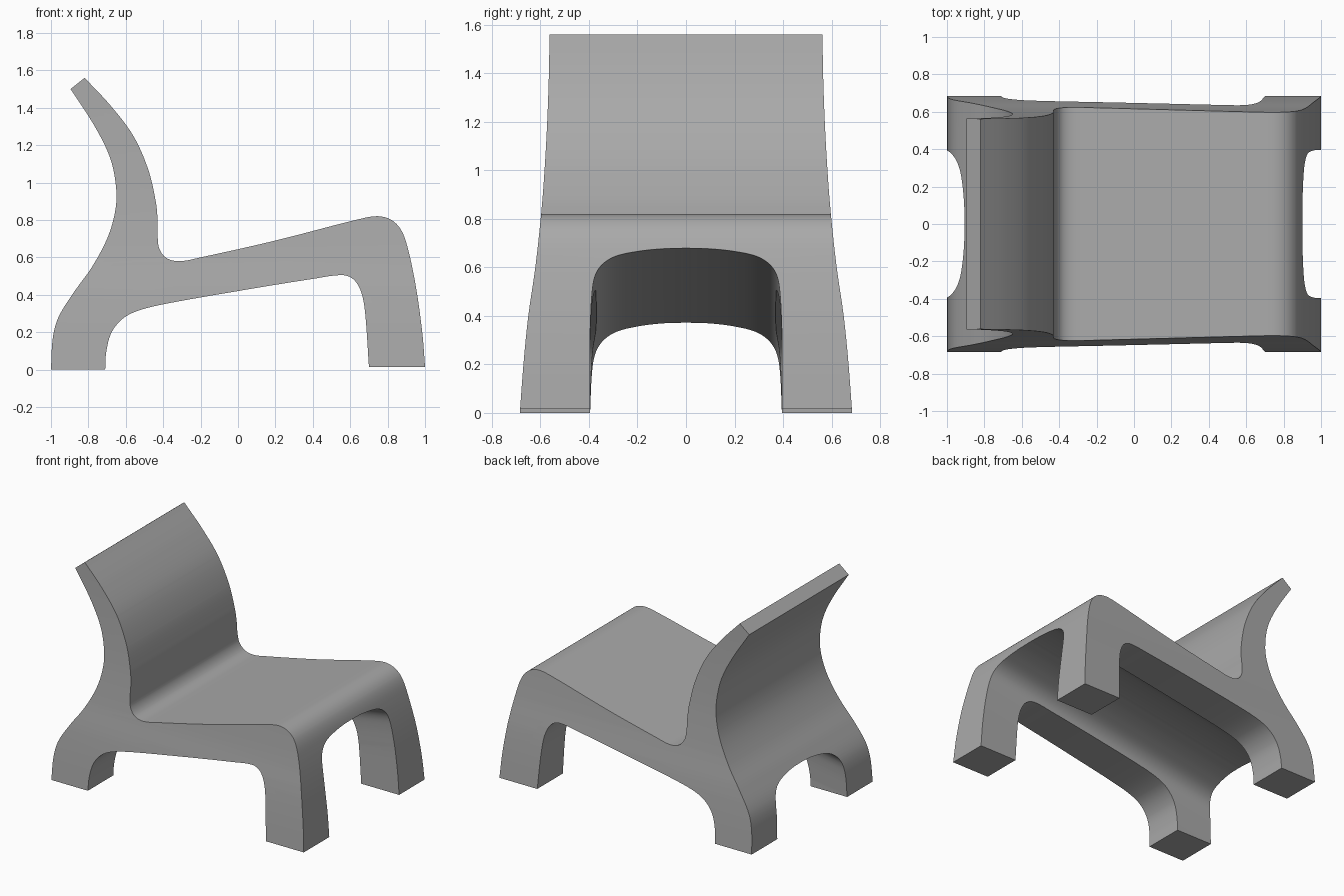
import bpy, bmesh, math
from mathutils import Vector
from mathutils.geometry import interpolate_bezier

if "Cube" in bpy.data.objects:
    bpy.data.objects.remove(bpy.data.objects["Cube"], do_unlink=True)


def smooth_path(points, steps=8):
    """Smooth curve through 2D points, returned as a list of 2D vectors."""
    pts = [Vector(p) for p in points]
    last = len(pts) - 1
    tangents = [(pts[min(i + 1, last)] - pts[max(i - 1, 0)]).normalized()
                for i in range(last + 1)]
    path = []
    for i in range(last):
        a, b = pts[i], pts[i + 1]
        reach = (b - a).length / 3
        seg = interpolate_bezier(a, a + tangents[i] * reach,
                                 b - tangents[i + 1] * reach, b, steps + 1)
        path += [Vector(p[:2]) for p in seg[:-1]]
    return path + [pts[-1]]


def prism(name, start, end):
    """Solid between two matching outlines."""
    bm = bmesh.new()
    a = [bm.verts.new(p) for p in start]
    b = [bm.verts.new(p) for p in end]
    bm.faces.new(a)
    bm.faces.new(b)
    for i in range(len(a)):
        j = (i + 1) % len(a)
        bm.faces.new((a[i], a[j], b[j], b[i]))
    bmesh.ops.recalc_face_normals(bm, faces=bm.faces)
    mesh = bpy.data.meshes.new(name)
    bm.to_mesh(mesh)
    bm.free()
    obj = bpy.data.objects.new(name, mesh)
    bpy.context.collection.objects.link(obj)
    return obj


def mirrored(half):
    """Close a half outline by mirroring it across the centre line."""
    return half + [Vector((-p.x, p.y)) for p in reversed(half) if abs(p.x) > 1e-5]


# Side profile: underside, then knee, seat and backrest, then rear of the back
underside = smooth_path([(-.71, 0), (-.705, .09), (-.68, .19), (-.63, .26),
                         (-.56, .305), (-.42, .345), (0, .42), (.4, .485),
                         (.56, .505), (.62, .48), (.66, .41), (.68, .3), (.7, .015)])
seat_top = smooth_path([(1, .015), (.985, .2), (.95, .45), (.905, .66), (.87, .75),
                        (.82, .8), (.75, .82), (.65, .805), (.2, .69), (-.2, .6),
                        (-.31, .58), (-.38, .595), (-.42, .645), (-.43, .72),
                        (-.43, .8), (-.44, .9), (-.48, 1.07), (-.56, 1.25),
                        (-.68, 1.41), (-.82, 1.56)])
back_rear = smooth_path([(-.895, 1.5), (-.76, 1.29), (-.68, 1.12), (-.65, .95),
                         (-.66, .83), (-.7, .7), (-.78, .55), (-.88, .41),
                         (-.96, .28), (-.99, .17), (-1, 0)])
profile = underside + seat_top + back_rear
chair = prism("chair_body", [(p.x, -.8, p.y) for p in profile],
              [(p.x, .8, p.y) for p in profile])

# Flared width, narrowing towards the top
flare = mirrored(smooth_path([(.69, -.05), (.685, 0), (.67, .2), (.65, .4), (.621, .6),
                              (.597, .82), (.583, 1), (.572, 1.2), (.565, 1.4),
                              (.562, 1.6)], 4))
width_cutter = prism("width_cutter", [(-1.2, p.x, p.y) for p in flare],
                     [(1.2, p.x, p.y) for p in flare])

# Sloping arched channel running under the seat between the legs
arch = mirrored([Vector((.395, -1))] +
                smooth_path([(.395, -.35), (.388, -.2), (.375, -.12), (.345, -.07),
                             (.29, -.035), (.2, -.014), (.1, -.003), (0, 0)]))
slope, rise = .17, .526
channel_cutter = prism("channel_cutter",
                       [(-1.2, p.x, p.y + rise - 1.2 * slope) for p in arch],
                       [(1.2, p.x, p.y + rise + 1.2 * slope) for p in arch])

# Carve the body, then discard the cutters
bpy.context.view_layer.objects.active = chair
for cutter, operation in ((width_cutter, 'INTERSECT'), (channel_cutter, 'DIFFERENCE')):
    mod = chair.modifiers.new(cutter.name, 'BOOLEAN')
    mod.object, mod.operation, mod.solver = cutter, operation, 'EXACT'
    bpy.ops.object.modifier_apply(modifier=mod.name)
    bpy.data.objects.remove(cutter, do_unlink=True)

# Single grey finish
grey = bpy.data.materials.new("plain_grey")
grey.use_nodes = True
colour = (.4, .4, .4, 1)
grey.diffuse_color = colour
grey.node_tree.nodes["Principled BSDF"].inputs["Base Color"].default_value = colour
chair.data.materials.clear()
chair.data.materials.append(grey)

for obj in bpy.context.selected_objects:
    obj.select_set(False)
chair.select_set(True)
bpy.ops.object.shade_smooth_by_angle(angle=math.radians(30))
